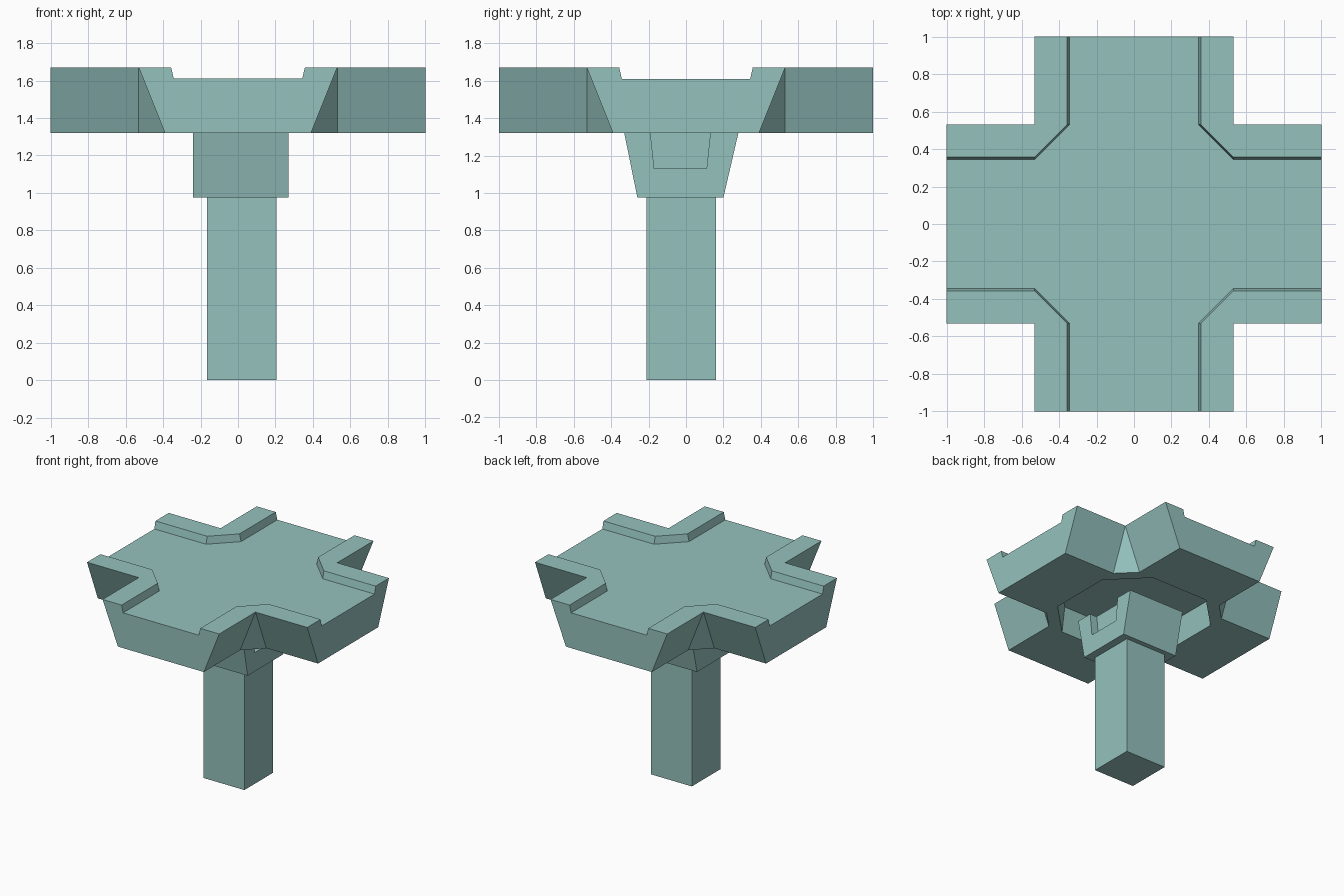
import bpy, bmesh

if "Cube" in bpy.data.objects:
    bpy.data.objects.remove(bpy.data.objects["Cube"])

# Grey-green paint used on every part
paint = bpy.data.materials.new("grey_green")
paint.diffuse_color = (0.30, 0.54, 0.51, 1.0)
paint.use_nodes = True
paint.node_tree.nodes["Principled BSDF"].inputs["Base Color"].default_value = paint.diffuse_color


def make_object(name, polys):
    """Build a welded flat-shaded object from polygons given as point lists."""
    bm = bmesh.new()
    for poly in polys:
        pts = []
        for p in poly:
            if p not in pts:
                pts.append(p)
        bm.faces.new([bm.verts.new(p) for p in pts])
    bmesh.ops.remove_doubles(bm, verts=bm.verts, dist=0.0005)
    bmesh.ops.recalc_face_normals(bm, faces=bm.faces)
    me = bpy.data.meshes.new(name)
    bm.to_mesh(me)
    bm.free()
    me.materials.append(paint)
    ob = bpy.data.objects.new(name, me)
    bpy.context.collection.objects.link(ob)
    return ob


def turn(p, q):
    """Rotate a point by q quarter turns about z."""
    x, y, z = p
    for _ in range(q):
        x, y = -y, x
    return (x, y, z)


def prism(name, profile, x0, x1):
    """Extrude a (y, z) profile along x."""
    a = [(x0, y, z) for y, z in profile]
    b = [(x1, y, z) for y, z in profile]
    n = len(profile)
    sides = [[a[i], a[(i + 1) % n], b[(i + 1) % n], b[i]] for i in range(n)]
    return make_object(name, [a, b] + sides)


# Crossroads deck: one quadrant of each outline, turned four times
END, IN = 1.0, 0.53
Z_BOTTOM, Z_CEIL, Z_ROAD, Z_KERB = 1.32, 1.53, 1.61, 1.67


def quadrant(w, z):
    return [(END, w, z), (IN, w, z), (w, IN, z), (w, END, z)]


rings = [quadrant(0.39, Z_BOTTOM), quadrant(0.53, Z_KERB),
         quadrant(0.357, Z_KERB), quadrant(0.343, Z_ROAD)]
hole = [(IN, 0.26, Z_BOTTOM), (0.26, IN, Z_BOTTOM)]
ceil = [(0.51, 0.25, Z_CEIL), (0.25, 0.51, Z_CEIL)]

polys, road, ceiling = [], [], []
for q in range(4):
    R = [[turn(p, q) for p in ring] for ring in rings]
    H, C = [turn(p, q) for p in hole], [turn(p, q) for p in ceil]
    prev = (q - 1) % 4
    P = [[turn(p, prev) for p in ring] for ring in rings]
    PH, PC = turn(hole[1], prev), turn(ceil[1], prev)
    # outer walls and kerbs
    for lo, hi in zip(R, R[1:]):
        for i in range(3):
            polys.append([lo[i], lo[i + 1], hi[i + 1], hi[i]])
    # arm end
    polys.append([r[0] for r in R] + [r[3] for r in reversed(P)])
    # underside of the arm and of the inner corner
    polys.append([P[0][3], R[0][0], R[0][1], H[0], PH, P[0][2]])
    polys.append([R[0][1], R[0][2], H[1], H[0]])
    # walls of the eight-sided recess
    polys.append([H[0], H[1], C[1], C[0]])
    polys.append([PH, H[0], C[0], PC])
    road += R[3]
    ceiling += C
polys += [road, ceiling]
make_object("crossroads_deck", polys)

# Column head with tapered sides and a slot along x
prism("column_head", [(-0.26, 0.975), (0.20, 0.975), (0.28, 1.32), (0.13, 1.32),
                      (0.11, 1.13), (-0.17, 1.13), (-0.19, 1.32), (-0.33, 1.32)],
      -0.24, 0.27)

# Square column
prism("column", [(-0.21, 0), (0.16, 0), (0.16, 1.323), (-0.21, 1.323)], -0.165, 0.205)
